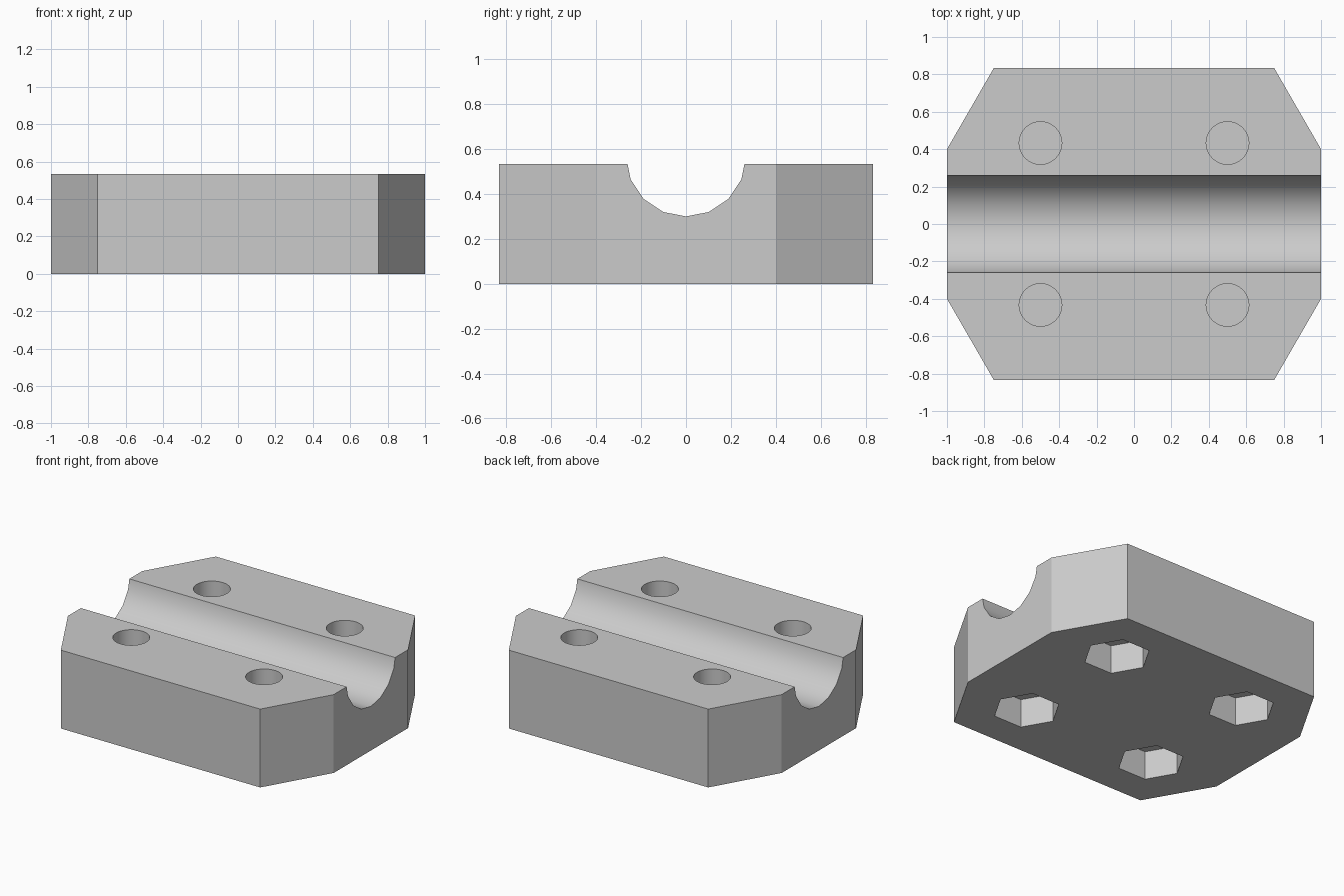
import bpy, bmesh
from math import pi, radians

HEIGHT = 0.533

cube = bpy.data.objects.get("Cube")
if cube:
    bpy.data.objects.remove(cube, do_unlink=True)

# Single plain grey
grey = bpy.data.materials.new("plain_grey")
grey.use_nodes = True
grey.diffuse_color = (0.6, 0.6, 0.6, 1)
bsdf = next(n for n in grey.node_tree.nodes if n.type == 'BSDF_PRINCIPLED')
bsdf.inputs["Base Color"].default_value = (0.6, 0.6, 0.6, 1)

# Block: eight-sided outline extruded upwards
quarter = [(1, 0.4), (0.75, 0.833)]
half = quarter + [(-x, y) for x, y in reversed(quarter)]
outline = half + [(-x, -y) for x, y in half]
mesh = bpy.data.meshes.new("clamp_block")
bm = bmesh.new()
base = bm.faces.new([bm.verts.new((x, y, 0)) for x, y in outline])
top = bmesh.ops.extrude_face_region(bm, geom=[base])["geom"]
bmesh.ops.translate(bm, vec=(0, 0, HEIGHT),
                    verts=[v for v in top if isinstance(v, bmesh.types.BMVert)])
bmesh.ops.recalc_face_normals(bm, faces=bm.faces)
bm.to_mesh(mesh)
bm.free()
mesh.materials.append(grey)
block = bpy.data.objects.new("clamp_block", mesh)
bpy.context.collection.objects.link(block)


def cut(name, sides, radius, depth, location, rotation=(0, 0, 0)):
    """Subtract a prism from the block."""
    bpy.ops.mesh.primitive_cylinder_add(vertices=sides, radius=radius, depth=depth,
                                        location=location, rotation=rotation)
    cutter = bpy.context.object
    cutter.name = name
    cutter.hide_render = True
    cutter.data.materials.append(grey)
    bpy.ops.object.select_all(action='DESELECT')
    block.select_set(True)
    bpy.context.view_layer.objects.active = block
    mod = block.modifiers.new(name, 'BOOLEAN')
    mod.operation = 'DIFFERENCE'
    mod.solver = 'EXACT'
    mod.object = cutter
    bpy.ops.object.modifier_apply(modifier=name)
    bpy.data.objects.remove(cutter, do_unlink=True)


# Rod groove along x
cut("rod_groove", 16, 0.267, 3, (0, 0, 0.567), (0, pi / 2, 0))

# Bolt holes from above, hexagonal nut pockets from below, thin web between
NUT_DEPTH, WEB = 0.195, 0.02
for x in (-0.5, 0.5):
    for y in (-0.433, 0.433):
        cut("bolt_hole", 48, 0.114, 1, (x, y, NUT_DEPTH + WEB + 0.5))
        cut("nut_pocket", 6, 0.21, 1, (x, y, NUT_DEPTH - 0.5), (0, 0, pi / 6))

bpy.ops.object.shade_smooth_by_angle(angle=radians(25))
